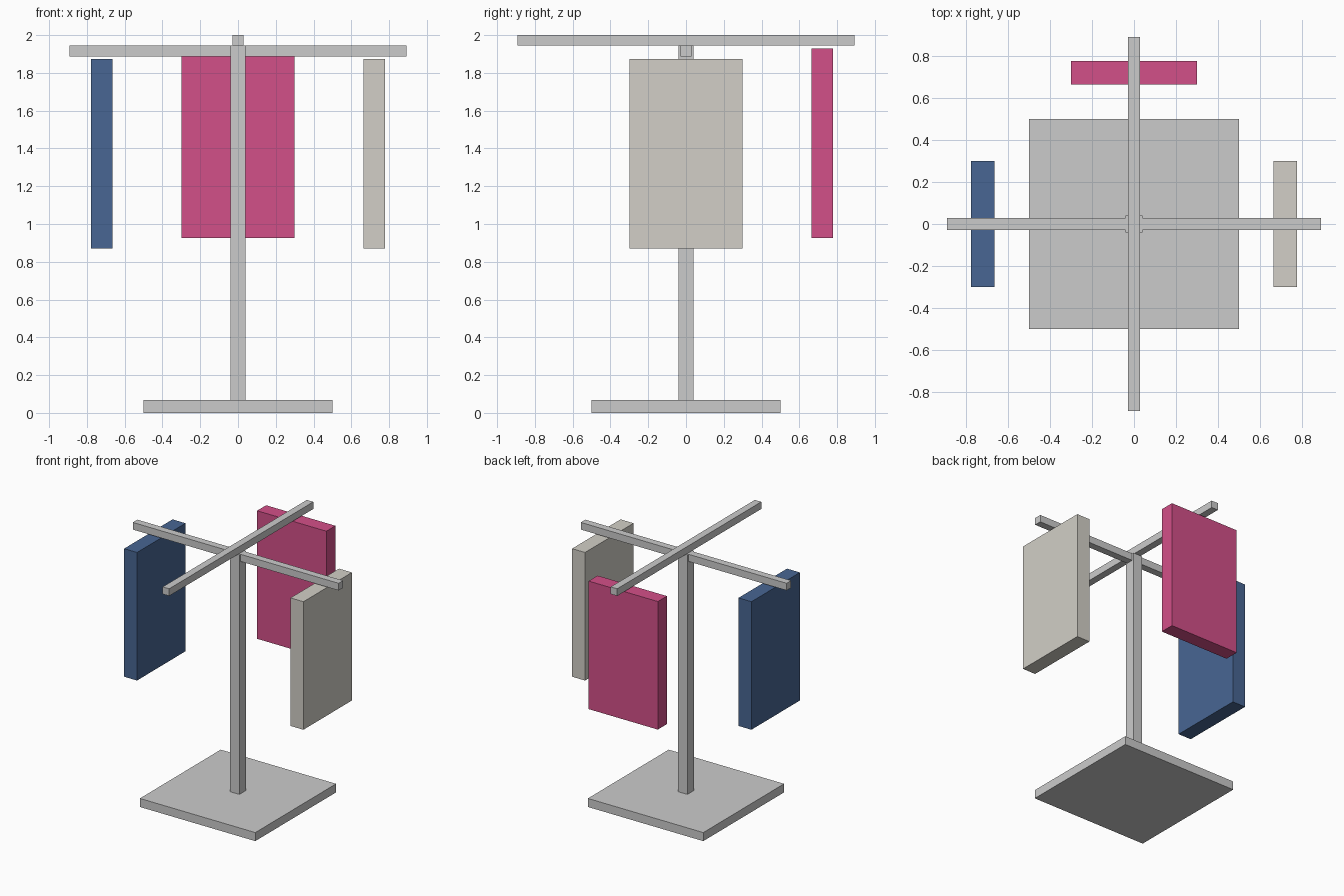
import bpy

if "Cube" in bpy.data.objects:
    bpy.data.objects.remove(bpy.data.objects["Cube"])


def box(name, center, size, material=None):
    """Axis-aligned box with its size baked into the mesh."""
    bpy.ops.mesh.primitive_cube_add(size=1, location=center)
    obj = bpy.context.object
    obj.name = name
    obj.scale = size
    bpy.ops.object.transform_apply(location=False, rotation=False, scale=True)
    if material:
        obj.data.materials.append(material)
    return obj


def colour(name, rgb):
    mat = bpy.data.materials.new(name)
    mat.diffuse_color = (*rgb, 1)
    mat.use_nodes = True
    mat.node_tree.nodes["Principled BSDF"].inputs["Base Color"].default_value = mat.diffuse_color
    return mat


BASE_H = 0.067          # thickness of the foot plate
ARM_T = 0.056           # arm cross-section
ARM_L = 1.784           # arm length
TOP = 2.0
LOWER_TOP = TOP - ARM_T  # the two arms are stacked
GAP = 0.015             # clearance between arm and hanging panel
PANEL_W, PANEL_T, PANEL_H = 0.6, 0.112, 1.003
PANEL_R = 0.721         # panel distance from the post

# Stand
box("base_plate", (0, 0, BASE_H / 2), (1, 1, BASE_H))
box("post", (0, 0, (BASE_H + LOWER_TOP) / 2), (0.08, 0.08, LOWER_TOP - BASE_H))

# Crossed arms, one above the other
box("side_arm", (0, 0, LOWER_TOP - ARM_T / 2), (ARM_L, ARM_T, ARM_T))
box("front_back_arm", (0, 0, TOP - ARM_T / 2), (ARM_T, ARM_L, ARM_T))

# Panels under the side arm
side_z = LOWER_TOP - ARM_T - GAP - PANEL_H / 2
for name, sign, rgb in (("left_panel", -1, (0.065, 0.133, 0.292)),
                        ("right_panel", 1, (0.645, 0.625, 0.57))):
    box(name, (sign * PANEL_R, 0, side_z), (PANEL_T, PANEL_W, PANEL_H),
        colour(name + "_colour", rgb))

# Panel under the back end of the upper arm
box("back_panel", (0, PANEL_R, side_z + ARM_T), (PANEL_W, PANEL_T, PANEL_H),
    colour("back_panel_colour", (0.65, 0.08, 0.25)))
